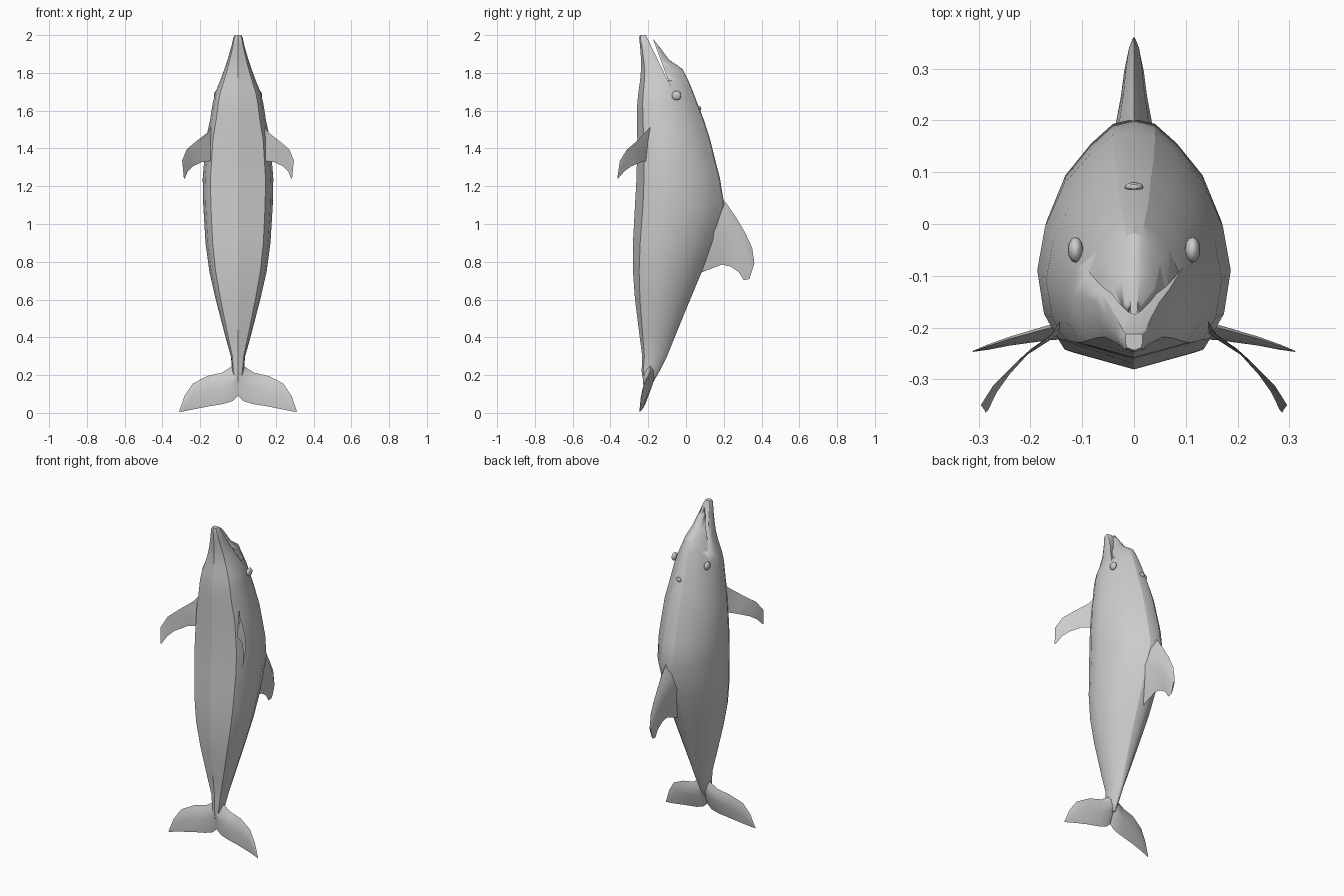
import bpy, bmesh, math
from mathutils import Vector

if "Cube" in bpy.data.objects:
    bpy.data.objects.remove(bpy.data.objects["Cube"])

grey = bpy.data.materials.new("dolphin grey")
grey.diffuse_color = (0.6, 0.6, 0.6, 1)
grey.use_nodes = True
grey.node_tree.nodes["Principled BSDF"].inputs["Base Color"].default_value = grey.diffuse_color


def loft(name, rings, angle=30):
    """Skin a list of equal-length closed rings and cap both ends."""
    bm = bmesh.new()
    rows = [[bm.verts.new(p) for p in ring] for ring in rings]
    n = len(rows[0])
    for a, b in zip(rows, rows[1:]):
        for i in range(n):
            j = (i + 1) % n
            bm.faces.new((a[i], a[j], b[j], b[i]))
    bm.faces.new(rows[0])
    bm.faces.new(rows[-1])
    bmesh.ops.recalc_face_normals(bm, faces=bm.faces)
    mesh = bpy.data.meshes.new(name)
    bm.to_mesh(mesh)
    bm.free()
    ob = bpy.data.objects.new(name, mesh)
    bpy.context.collection.objects.link(ob)
    mesh.materials.append(grey)
    smooth(ob, angle)
    return ob


def smooth(ob, angle=30):
    bpy.ops.object.select_all(action='DESELECT')
    ob.select_set(True)
    bpy.context.view_layer.objects.active = ob
    bpy.ops.object.shade_smooth_by_angle(angle=math.radians(angle))


def fin(name, sections, axis, side=1):
    """Blade from (leading point, trailing point, half thickness) sections."""
    axis = Vector(axis)
    rings = []
    for lead, trail, t in sections:
        a, b = Vector(lead), Vector(trail)
        pts = [a, a.lerp(b, .2) + axis * t * .8, a.lerp(b, .5) + axis * t, b,
               a.lerp(b, .5) - axis * t, a.lerp(b, .2) - axis * t * .8]
        rings.append([(p.x * side, p.y, p.z) for p in pts])
    return loft(name, rings, 35)


# Body: height, half width, belly y, back y
stations = [
    (0.16, .020, -.225, -.175), (0.22, .030, -.235, -.140), (0.30, .038, -.232, -.100),
    (0.40, .066, -.245, -.060), (0.60, .118, -.270, .022), (0.75, .152, -.281, .085),
    (0.90, .172, -.281, .145), (1.10, .184, -.270, .203), (1.24, .187, -.262, .180),
    (1.45, .170, -.258, .127), (1.55, .148, -.260, .095), (1.64, .134, -.258, .060),
    (1.70, .119, -.252, .037), (1.76, .094, -.243, .012), (1.82, .072, -.238, -.018),
    (1.87, .055, -.238, -.090), (1.94, .035, -.243, -.142), (1.985, .025, -.248, -.180),
    (2.00, .017, -.244, -.190)]
# Half section: share of width, share of depth from back to belly
section = [(.22, .02), (.45, .10), (.72, .23), (.92, .42), (1, .61), (.93, .80), (.78, .91)]
rings = []
for z, w, belly, back in stations:
    half = [(w * u, back + (belly - back) * v, z) for u, v in section]
    rings.append([(0, back, z)] + half + [(0, belly, z)]
                 + [(-x, y, h) for x, y, h in reversed(half)])
body = loft("body", rings, 25)

# Open mouth, cut as a wedge between the beak and the lower jaw
wedge = [(-.085, 1.735), (-.190, 2.02), (-.222, 2.02)]
mouth = loft("mouth_cutter", [[(x, y, z) for y, z in wedge] for x in (-.3, .3)])
mouth.hide_render = True
mouth.hide_viewport = True
cut = body.modifiers.new("mouth", 'BOOLEAN')
cut.operation = 'DIFFERENCE'
cut.solver = 'EXACT'
cut.object = mouth

# Dorsal fin
fin("dorsal_fin", [
    ((0, .12, 1.20), (0, .06, .735), .055),
    ((0, .21, 1.115), (0, .19, .785), .034),
    ((0, .262, 1.04), (0, .235, .775), .025),
    ((0, .31, .96), (0, .28, .745), .019),
    ((0, .35, .875), (0, .305, .703), .012),
    ((0, .362, .79), (0, .335, .708), .004)], (1, 0, 0))

for side, label in ((1, "right"), (-1, "left")):
    # Flipper
    fin(label + "_flipper", [
        ((.12, -.15, 1.55), (.09, -.17, 1.34), .030),
        ((.160, -.215, 1.485), (.135, -.205, 1.335), .020),
        ((.225, -.265, 1.435), (.190, -.235, 1.328), .014),
        ((.272, -.312, 1.395), (.240, -.290, 1.305), .010),
        ((.296, -.350, 1.335), (.265, -.325, 1.280), .007),
        ((.286, -.363, 1.245), (.282, -.360, 1.240), .003)], (.7, -.7, 0), side)
    # Tail fluke
    fin(label + "_fluke", [
        ((0, -.185, .32), (0, -.212, .09), .032),
        ((.035, -.190, .245), (.03, -.212, .062), .026),
        ((.085, -.192, .213), (.08, -.215, .047), .018),
        ((.160, -.200, .196), (.16, -.222, .034), .013),
        ((.240, -.222, .155), (.24, -.232, .018), .008),
        ((.283, -.236, .090), (.28, -.240, .010), .005),
        ((.312, -.246, .008), (.309, -.246, .004), .001)], (0, 1, 0), side)
    # Eye
    bpy.ops.mesh.primitive_uv_sphere_add(segments=12, ring_count=8, radius=.025,
                                         location=(.113 * side, -.05, 1.68))
    eye = bpy.context.object
    eye.name = label + "_eye"
    eye.scale = (.6, 1, 1)
    eye.data.materials.append(grey)
    smooth(eye)

# Blowhole rim
bpy.ops.mesh.primitive_uv_sphere_add(segments=10, ring_count=6, radius=.018,
                                     location=(0, .072, 1.61))
blowhole = bpy.context.object
blowhole.name = "blowhole"
blowhole.scale = (1, .5, .8)
blowhole.data.materials.append(grey)
smooth(blowhole)
